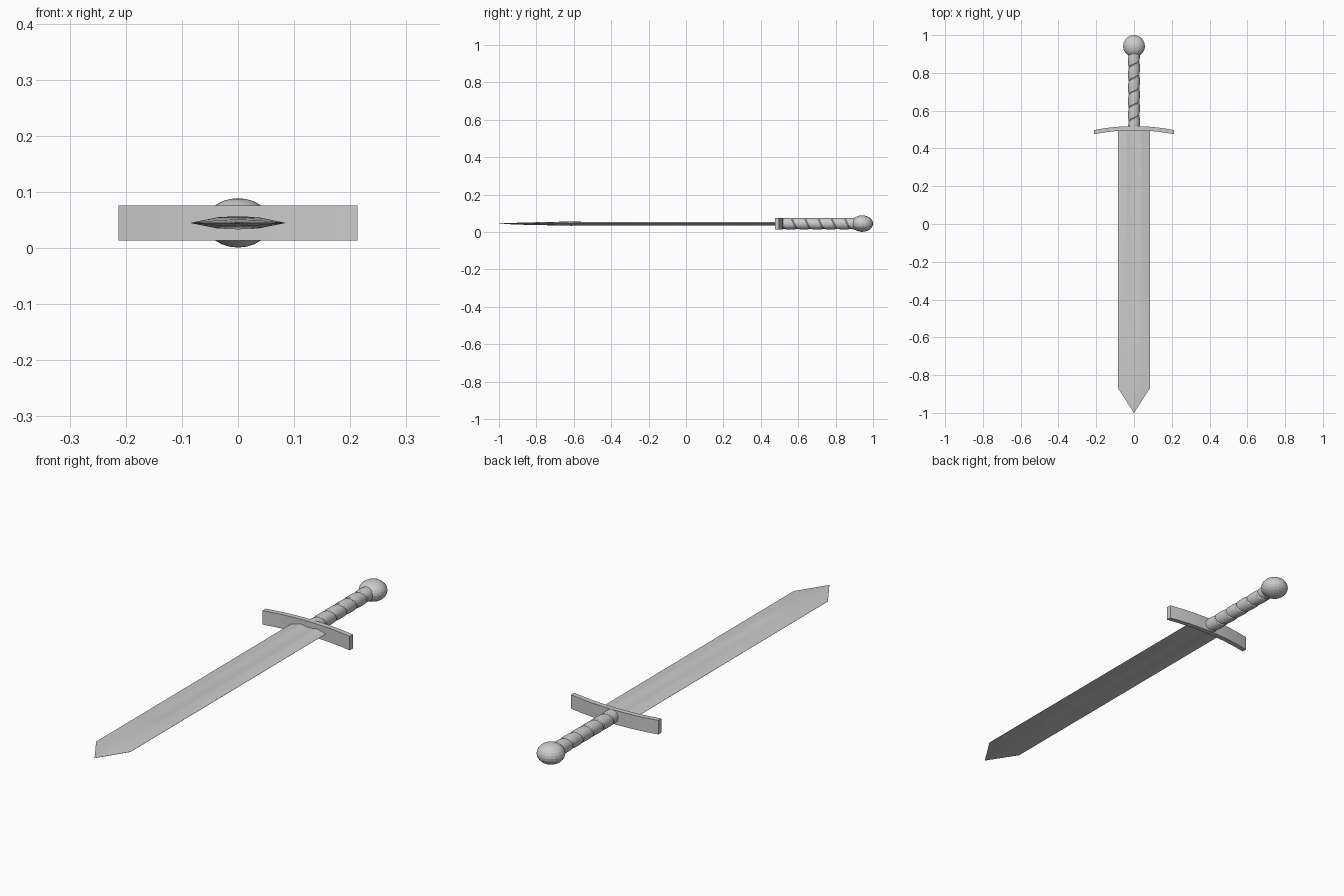
import bpy, bmesh, math

if "Cube" in bpy.data.objects:
    bpy.data.objects.remove(bpy.data.objects["Cube"])

ZC = 0.045  # height of the sword's middle plane


def make_object(name, bm, smooth=None):
    bmesh.ops.remove_doubles(bm, verts=bm.verts[:], dist=1e-5)
    bmesh.ops.recalc_face_normals(bm, faces=bm.faces[:])
    mesh = bpy.data.meshes.new(name)
    bm.to_mesh(mesh)
    bm.free()
    ob = bpy.data.objects.new(name, mesh)
    bpy.context.collection.objects.link(ob)
    if smooth:
        bpy.ops.object.select_all(action='DESELECT')
        ob.select_set(True)
        bpy.context.view_layer.objects.active = ob
        bpy.ops.object.shade_smooth_by_angle(angle=math.radians(smooth))
    return ob


def loft(bm, loops, caps=True):
    rings = [[bm.verts.new(p) for p in loop] for loop in loops]
    n = len(rings[0])
    for a, b in zip(rings, rings[1:]):
        for i in range(n):
            j = (i + 1) % n
            bm.faces.new((a[i], a[j], b[j], b[i]))
    if caps:
        bm.faces.new(rings[0])
        bm.faces.new(rings[-1])


# Blade: fullered section that swells into a ridge, then tapers to the point
# each station: y, width scale, half thickness at the four profile points
XS = (0.0, 0.018, 0.036, 0.084)
stations = [
    (0.51, 1, (0.005, 0.006, 0.010)),
    (-0.56, 1, (0.005, 0.006, 0.010)),
    (-0.61, 1, (0.0115, 0.011, 0.0095)),
    (-0.87, 1, (0.006, 0.0055, 0.0045)),
    (-0.998, 0.02, (0.001, 0.0008, 0.0005)),
]
loops = []
for y, w, t in stations:
    half = list(zip(XS, t + (0.0004,)))
    upper = [(-x, h) for x, h in reversed(half)] + half[1:]
    ring = upper + [(x, -h) for x, h in reversed(upper)]
    loops.append([(x * w, y, ZC + h) for x, h in ring])
bm = bmesh.new()
loft(bm, loops)
make_object("blade", bm, 20)

# Crossguard: shallow arc bending toward the blade
bm = bmesh.new()
loops = []
for i in range(17):
    u = -1 + i / 8
    x, y = 0.213 * u, 0.518 - 0.021 * u * u
    loops.append([(x, y, ZC + 0.031), (x, y, ZC - 0.031),
                  (x, y - 0.022, ZC - 0.031), (x, y - 0.022, ZC + 0.031)])
loft(bm, loops)
make_object("crossguard", bm, 30)

# Grip: helical wrap with a narrow groove between turns
PITCH, SIDES, START, END = 0.071, 24, 0.508, 0.92
band = [(0.0, 0.026), (0.07, 0.0295), (0.3, 0.031), (0.7, 0.031), (0.93, 0.0295)]
rows = [(turn + f, r) for turn in range(-2, 7) for f, r in band]
bm = bmesh.new()
grid = []
for t, r in rows:
    row = []
    for j in range(SIDES + 1):
        a = 2 * math.pi * j / SIDES
        y = min(max(0.56 + PITCH * (t + j / SIDES), START), END)
        row.append(bm.verts.new((r * math.sin(a), y, ZC + r * math.cos(a))))
    grid.append(row)
for p, q in zip(grid, grid[1:]):
    for j in range(SIDES):
        ys = [v.co.y for v in (p[j], p[j + 1], q[j + 1], q[j])]
        if max(ys) - min(ys) > 1e-6:
            bm.faces.new((p[j], p[j + 1], q[j + 1], q[j]))
bmesh.ops.delete(bm, geom=[v for v in bm.verts if not v.link_faces], context='VERTS')
make_object("grip", bm, 30)

# Pommel: slightly flattened faceted ball
bm = bmesh.new()
bmesh.ops.create_uvsphere(bm, u_segments=20, v_segments=12, radius=1)
for v in bm.verts:
    v.co = (v.co.x * 0.058, 0.942 + v.co.y * 0.058, ZC + v.co.z * 0.044)
make_object("pommel", bm)
